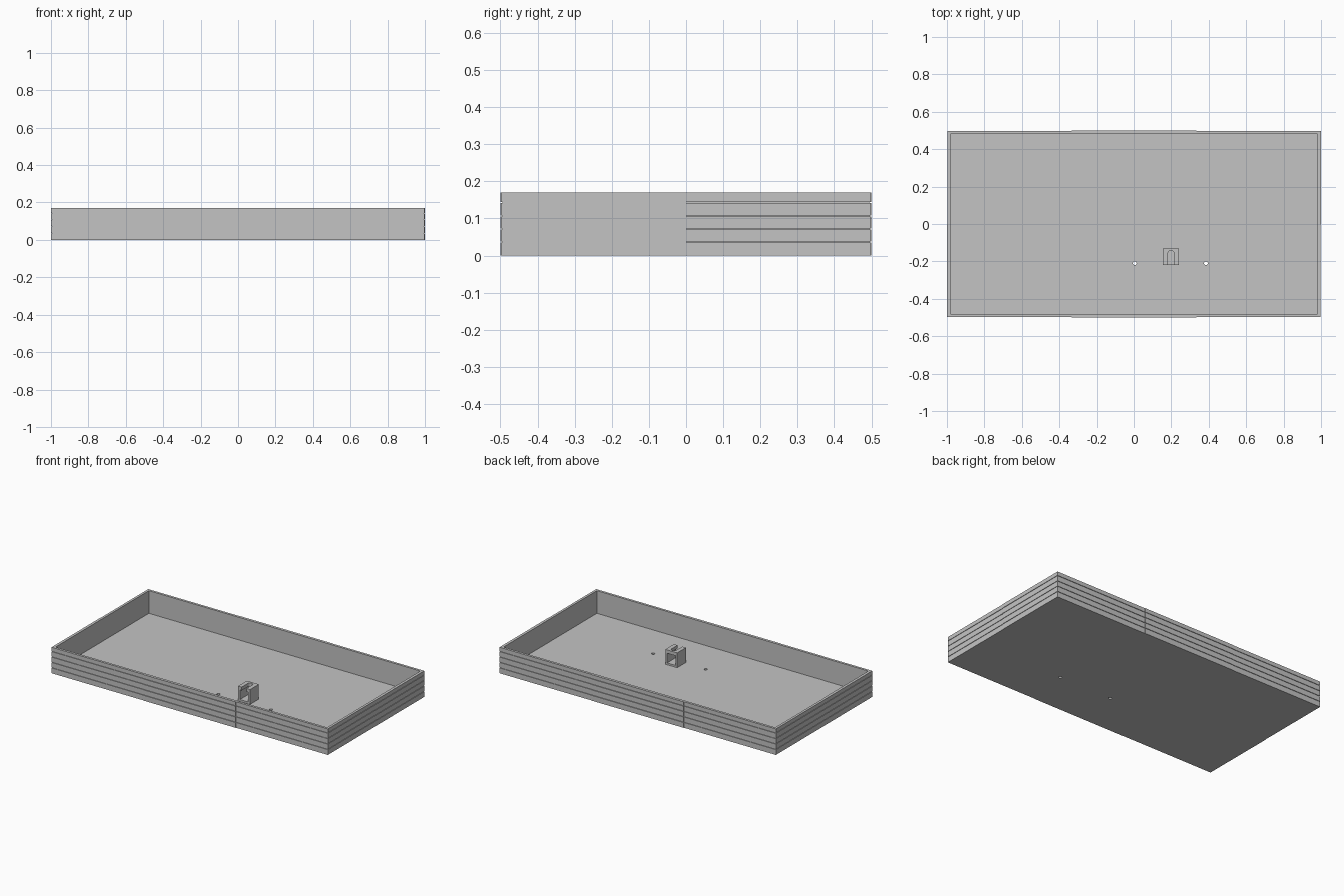
import bpy
import bmesh
from mathutils import Matrix, Vector

cube = bpy.data.objects.get("Cube")
if cube:
    bpy.data.objects.remove(cube, do_unlink=True)

grey = bpy.data.materials.new("plain grey")
grey.use_nodes = True
tone = (0.55, 0.55, 0.55, 1)
grey.diffuse_color = tone
grey.node_tree.nodes["Principled BSDF"].inputs["Base Color"].default_value = tone

HEIGHT = 0.17
FLOOR = 0.022
WALL = 0.018
SKIN = 0.004        # board thickness in front of the wall core
STEP = 0.002        # how far the raised panels stand out
GAP = 0.003         # groove between boards


def add_box(bm, lo, hi):
    lo, hi = Vector(lo), Vector(hi)
    place = Matrix.Translation((lo + hi) / 2) @ Matrix.Diagonal((*(hi - lo), 1))
    bmesh.ops.create_cube(bm, size=1, matrix=place)


def add_rod(bm, x, y, z0, z1, radius, sides=16):
    bmesh.ops.create_cone(bm, cap_ends=True, segments=sides, radius1=radius, radius2=radius,
                          depth=z1 - z0, matrix=Matrix.Translation((x, y, (z0 + z1) / 2)))


def finish(name, bm):
    mesh = bpy.data.meshes.new(name)
    bm.to_mesh(mesh)
    bm.free()
    mesh.materials.append(grey)
    obj = bpy.data.objects.new(name, mesh)
    bpy.context.collection.objects.link(obj)
    return obj


def box_part(name, *boxes):
    bm = bmesh.new()
    for lo, hi in boxes:
        add_box(bm, lo, hi)
    return finish(name, bm)


def cut(target, cutter):
    mod = target.modifiers.new("cut", "BOOLEAN")
    mod.operation = "DIFFERENCE"
    mod.solver = "EXACT"
    mod.object = cutter
    cutter.hide_render = True
    bpy.context.view_layer.objects.active = target
    bpy.ops.object.modifier_apply(modifier=mod.name)
    bpy.data.objects.remove(cutter, do_unlink=True)


# Floor with two through holes either side of the clip
ex, ey = 1 - STEP - SKIN, 0.5 - STEP - SKIN
floor = box_part("floor", ((-ex, -ey, 0), (ex, ey, FLOOR)))
for hole_x in (0.005, 0.385):
    bm = bmesh.new()
    add_rod(bm, hole_x, -0.21, -0.1, 0.1, 0.01)
    cut(floor, finish("hole_cutter", bm))

# Wall cores
ix, iy = 1 - WALL, 0.5 - WALL
box_part("wall_core",
         ((-ex, -ey, FLOOR), (ex, -iy, HEIGHT)),
         ((-ex, iy, FLOOR), (ex, ey, HEIGHT)),
         ((-ex, -iy, FLOOR), (-ix, iy, HEIGHT)),
         ((ix, -iy, FLOOR), (ex, iy, HEIGHT)))

# Horizontal boards: lower and upper edge of each row
seams = [0.036, 0.072, 0.107, 0.143]
rows = list(zip([0] + [s + GAP / 2 for s in seams], [s - GAP / 2 for s in seams] + [HEIGHT]))


def cladding(name, panels, turn):
    """Panels (start, end, outer distance) on the front, or turned onto the +x side."""
    bm = bmesh.new()
    inner = ex if turn else ey
    for start, end, outer in panels:
        for z0, z1 in rows:
            if turn:
                add_box(bm, (inner, start, z0), (outer, end, z1))
            else:
                add_box(bm, (start, -outer, z0), (end, -inner, z1))
    return finish(name, bm)


third = 1 / 3
long_panels = [(-1, -third, 0.5 - STEP), (-third, third, 0.5), (third, 1 - STEP, 0.5 - STEP)]
short_panels = [(-ey, 0, 1 - STEP), (0, ey, 1)]
half_turn = Matrix.Rotation(3.14159265, 4, "Z")
for names, panels, turn in ((("front_boards", "back_boards"), long_panels, False),
                            (("left_boards", "right_boards"), short_panels, True)):
    cladding(names[0], panels, turn)
    cladding(names[1], panels, turn).data.transform(half_turn)

# Clip: hollow block with a tunnel front to back and a rounded slot in its roof
cx, front, back, top = 0.198, -0.22, -0.13, FLOOR + 0.097
clip = box_part("clip_block", ((cx - 0.043, front, FLOOR), (cx + 0.043, back, top)))
cut(clip, box_part("tunnel_cutter", ((cx - 0.03, front - 0.1, FLOOR + 0.012),
                                     (cx + 0.03, back + 0.1, top - 0.022))))
r = 0.017
slot_end = back - 0.012 - r
cut(clip, box_part("slot_cutter", ((cx - r, front - 0.1, top - 0.05), (cx + r, slot_end, top + 0.1))))
bm = bmesh.new()
add_rod(bm, cx, slot_end, top - 0.05, top + 0.1, r)
cut(clip, finish("slot_end_cutter", bm))
